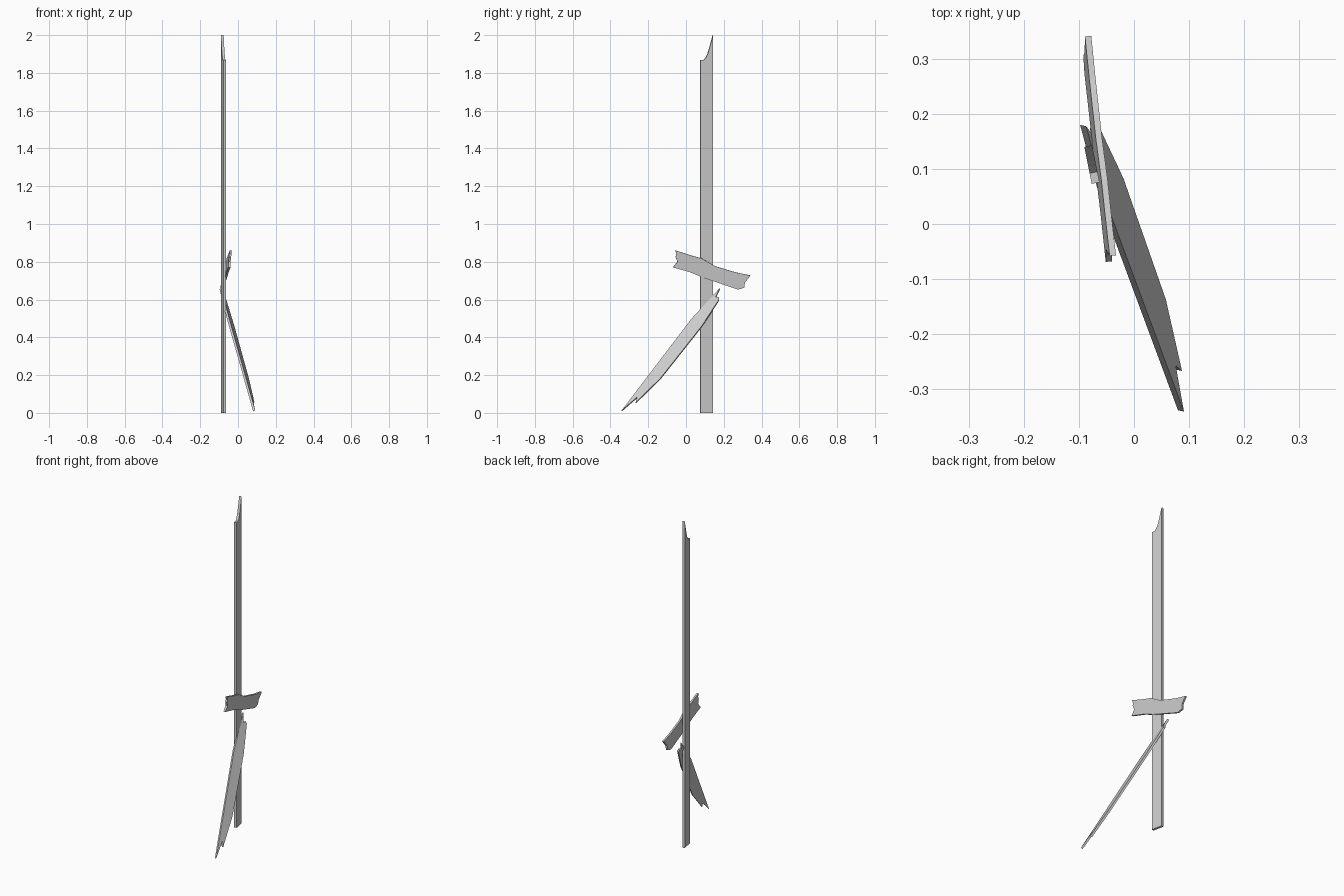
import bpy, bmesh
from mathutils import Vector

if "Cube" in bpy.data.objects:
    bpy.data.objects.remove(bpy.data.objects["Cube"])


def plank(name, plane, thickness, outline):
    """Board cut to a (y, z) outline lying on x = a + b*y + c*z, thickened backwards."""
    a, b, c = plane
    back = Vector((1, -b, -c)).normalized() * -thickness
    bm = bmesh.new()
    front = [Vector((a + b * y + c * z, y, z)) for y, z in outline]
    f = [bm.verts.new(p) for p in front]
    r = [bm.verts.new(p + back) for p in front]
    bm.faces.new(f)
    bm.faces.new(r[::-1])
    n = len(f)
    for i in range(n):
        j = (i + 1) % n
        bm.faces.new((f[j], f[i], r[i], r[j]))
    bmesh.ops.recalc_face_normals(bm, faces=bm.faces)
    # concave broken ends need clean triangles
    bmesh.ops.triangulate(bm, faces=[p for p in bm.faces if len(p.verts) > 4])
    mesh = bpy.data.meshes.new(name)
    bm.to_mesh(mesh)
    bm.free()
    obj = bpy.data.objects.new(name, mesh)
    bpy.context.collection.objects.link(obj)
    return obj


# Tall post with a splintered top
plank("upright_post", (-0.0475, -0.2, 0), 0.0145, [
    (0.076, 0), (0.143, 0), (0.143, 2.0), (0.126, 1.935), (0.115, 1.9),
    (0.105, 1.88), (0.095, 1.868), (0.076, 1.868)])

# Short broken board nailed across the post
plank("cross_board", (-0.1147, -0.0825, 0.0897), 0.0115, [
    (-0.068, 0.77), (0.02, 0.745), (0.1, 0.712), (0.275, 0.653),
    (0.308, 0.662), (0.312, 0.69), (0.342, 0.727), (0.265, 0.743),
    (0.155, 0.776), (0.082, 0.818), (0.03, 0.832), (-0.057, 0.86),
    (-0.05, 0.84), (-0.055, 0.825), (-0.045, 0.8)])

# Leaning board resting against the post
plank("leaning_board", (0.164, 0.198, -0.434), 0.012, [
    (-0.341, 0.013), (-0.258, 0.085), (-0.267, 0.055), (-0.137, 0.182),
    (0.083, 0.46), (0.174, 0.6), (0.172, 0.615), (0.156, 0.612),
    (0.178, 0.66), (0.03, 0.5)])
